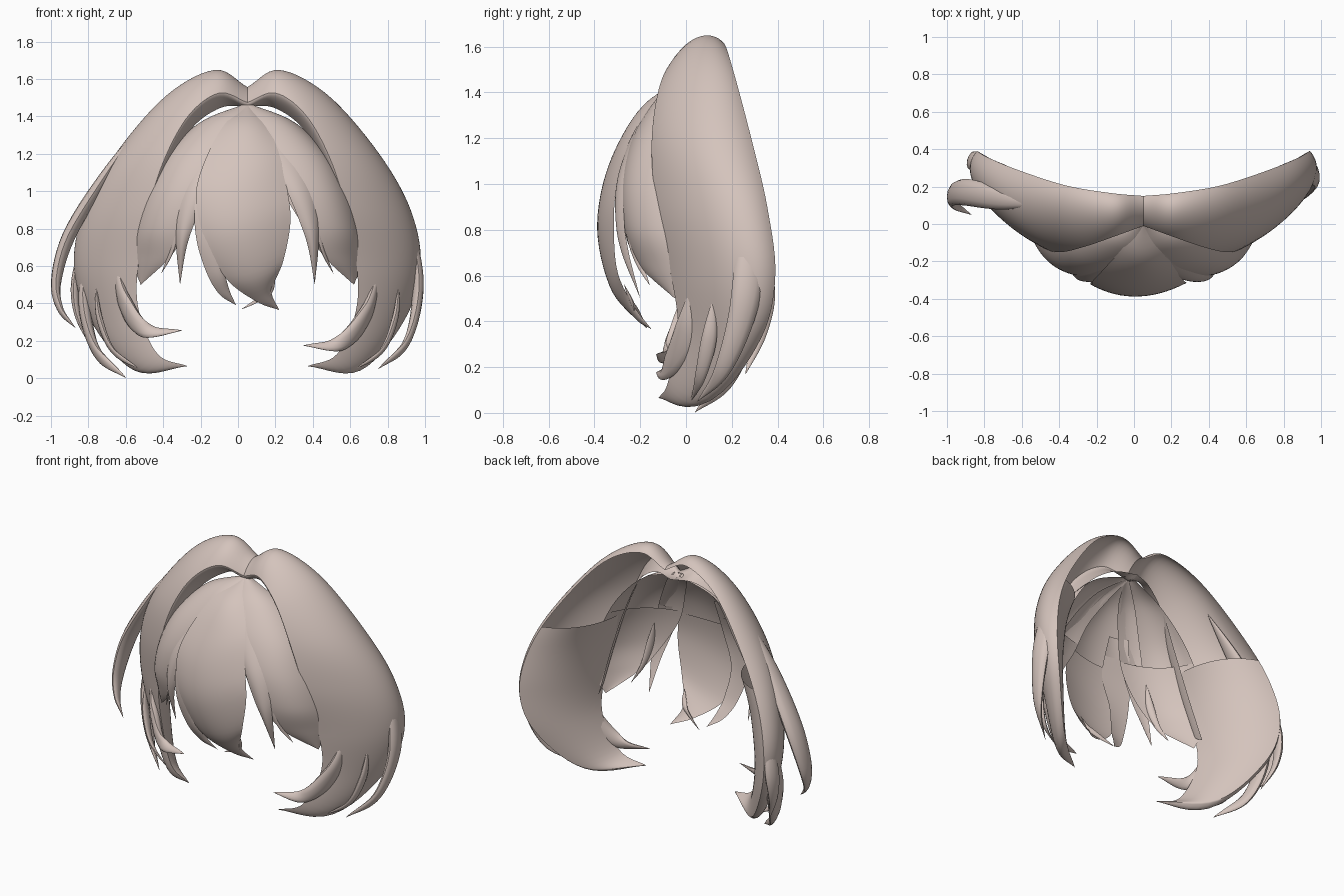
import bpy
import bmesh
import math
from mathutils import Vector

cube = bpy.data.objects.get("Cube")
if cube:
    bpy.data.objects.remove(cube, do_unlink=True)

hair = bpy.data.materials.new("pale rose beige")
hair.use_nodes = True
COLOUR = (0.66, 0.55, 0.505, 1)
hair.diffuse_color = COLOUR
shader = next(n for n in hair.node_tree.nodes if n.type == 'BSDF_PRINCIPLED')
shader.inputs["Base Color"].default_value = COLOUR
shader.inputs["Roughness"].default_value = 0.6

PARTING = 0.05  # the hair is mirrored about this x


def smooth_path(points, count):
    """Sample a Catmull-Rom spline through the points."""
    p = [Vector(q) for q in points]
    p = [p[0] * 2 - p[1]] + p + [p[-1] * 2 - p[-2]]
    spans = len(p) - 3
    out = []
    for i in range(count + 1):
        s = i / count * spans
        k = min(int(s), spans - 1)
        t = s - k
        a, b, c, d = p[k:k + 4]
        out.append((b * 2 + (c - a) * t + (a * 2 - b * 5 + c * 4 - d) * t ** 2
                    + (b * 3 - a - c * 3 + d) * t ** 3) / 2)
    return out


def flip(points):
    return [(2 * PARTING - x, y, z) for x, y, z in points]


def finish(bm, name):
    bmesh.ops.remove_doubles(bm, verts=bm.verts, dist=0.0004)
    mesh = bpy.data.meshes.new(name)
    bm.to_mesh(mesh)
    bm.free()
    mesh.materials.append(hair)
    obj = bpy.data.objects.new(name, mesh)
    bpy.context.collection.objects.link(obj)
    bpy.ops.object.select_all(action='DESELECT')
    obj.select_set(True)
    bpy.context.view_layer.objects.active = obj
    bpy.ops.object.shade_smooth_by_angle(angle=math.radians(50))
    return obj


def conic(a, m, b, w, t):
    """Point on a rational arc a-m-b; a smaller weight gives fuller shoulders."""
    c = (m * (2 + 2 * w) - a - b) / (2 * w)
    p, q, r = (1 - t) ** 2, 2 * w * t * (1 - t), t * t
    return (a * p + c * q + b * r) / (p + q + r)


def lock(name, front, crest, back, inner_from=None, inner_bulge=0.5, inner_shift=(0, 0, 0),
         rows=40, cols=14, weight=1.0):
    """Curved sheet through three rails, with an inner wall over its lower part."""
    rails = list(zip(*(smooth_path(r, rows) for r in (front, crest, back))))
    bm = bmesh.new()

    def sheet(sections, w, reverse):
        grid = [[bm.verts.new(conic(a, m, b, w, j / cols)) for j in range(cols + 1)]
                for a, m, b in sections]
        faces = []
        for r0, r1 in zip(grid, grid[1:]):
            for j in range(cols):
                quad = [r0[j], r0[j + 1], r1[j + 1], r1[j]]
                faces.append(bm.faces.new(quad[::-1] if reverse else quad))
        return faces

    outer = sheet(rails, weight, False)
    if inner_from is not None:
        walls = []
        for i in range(int(inner_from * rows), rows + 1):
            a, m, b = rails[i]
            mid = (a + b) / 2
            shift = Vector(inner_shift) * (1 - i / rows)
            walls.append((a, mid + (m - mid) * inner_bulge + shift, b))
        sheet(walls, 1.0, True)
    # Turn the outer sheet to face away from its chord
    bm.normal_update()
    facing = 0
    for k, f in enumerate(outer):
        a, m, b = rails[k // cols]
        facing += f.normal.dot(m - (a + b) / 2)
    if facing < 0:
        bmesh.ops.reverse_faces(bm, faces=bm.faces[:])
    return finish(bm, name)


def strand(name, points, width, rows=32, sides=12):
    """Flattened wisp along a path, tapering at both root and tip."""
    path = smooth_path(points, rows)
    bm = bmesh.new()
    rings = []
    for i, p in enumerate(path):
        u = i / rows
        along = (path[min(i + 1, rows)] - path[max(i - 1, 0)]).normalized()
        out = Vector((p.x, p.y - 0.1, 0.2))
        out = (out - along * out.dot(along)).normalized()
        side = along.cross(out)
        r = width * math.sin(min(u * 2.2, 1) * math.pi / 2) * (1 - u ** 2) + 0.001
        ring = []
        for j in range(sides):
            w = j / sides * math.tau
            ring.append(bm.verts.new(p + side * (r * math.cos(w)) + out * (r * 0.5 * math.sin(w))))
        rings.append(ring)
    for r0, r1 in zip(rings, rings[1:]):
        for j in range(sides):
            n = (j + 1) % sides
            bm.faces.new((r0[j], r0[n], r1[n], r1[j]))
    bm.faces.new(rings[0][::-1])
    bm.faces.new(rings[-1])
    bmesh.ops.recalc_face_normals(bm, faces=bm.faces[:])
    return finish(bm, name)


# Big side locks sweeping from the parting down to a curled tip
TIP = (.37, -.12, .065)
side_front = [(.05, -.01, 1.475), (.2, -.065, 1.525), (.36, -.12, 1.41), (.49, -.15, 1.18),
              (.58, -.13, .9), (.635, -.065, .6), (.63, -.035, .36), (.53, -.08, .13), TIP]
side_crest = [(.05, .07, 1.55), (.22, .05, 1.64), (.47, .04, 1.5), (.725, .06, 1.2),
              (.88, .12, .9), (.93, .17, .6), (.85, .16, .31), (.63, .02, .045), TIP]
side_back = [(.05, .15, 1.54), (.22, .165, 1.615), (.46, .205, 1.5), (.71, .285, 1.2),
             (.88, .355, .9), (.94, .39, .6), (.87, .33, .33), (.66, .13, .07), TIP]

# Rolled underside along the upper front edge of each side lock
lip_outer = side_front[:6]
lip_inner = [(x - .02 * k / 5, y + .1, z - .02 - .06 * min(k, 1))
             for k, (x, y, z) in enumerate(lip_outer)]
lip_mid = [(x - .008, y + .03, z - .035) for x, y, z in lip_outer]

# Fringe panels tucked under the side locks
END = (.62, -.05, .5)
panel_front = [(.04, -.005, 1.46), (.09, -.135, 1.36), (.17, -.235, 1.2), (.24, -.28, 1),
               (.36, -.27, .8), (.47, -.2, .64), END]
panel_crest = [(.07, 0, 1.465), (.23, -.1, 1.38), (.4, -.18, 1.2), (.49, -.225, 1),
               (.56, -.2, .8), (.59, -.13, .64), END]
panel_back = [(.07, .03, 1.46), (.3, 0, 1.37), (.48, 0, 1.2), (.6, 0, 1),
              (.66, 0, .8), (.67, 0, .64), END]

# Narrow fringe locks either side of the centre
POINT = (.41, -.2, .5)
flank_front = [(.05, -.005, 1.458), (.11, -.135, 1.36), (.18, -.24, 1.2), (.255, -.295, 1.02),
               (.325, -.3, .85), (.375, -.27, .7), POINT]
flank_crest = [(.055, -.003, 1.459), (.16, -.135, 1.36), (.25, -.23, 1.2), (.325, -.295, 1.02),
               (.38, -.305, .85), (.405, -.28, .7), POINT]
flank_back = [(.06, 0, 1.46), (.2, -.11, 1.36), (.31, -.2, 1.2), (.39, -.255, 1.02),
              (.425, -.27, .85), (.43, -.25, .7), POINT]

for side, place in (("left", list), ("right", flip)):
    sign = 1 if side == "left" else -1
    lock(side + "_side_lock", place(side_front), place(side_crest), place(side_back),
         0.46, 0, (-.12 * sign, .13, 0), rows=56, cols=24, weight=0.65)
    lock(side + "_lock_lip", place(lip_outer), place(lip_mid), place(lip_inner))
    lock(side + "_fringe_panel", place(panel_front), place(panel_crest), place(panel_back), 0.45, 0.6)
    lock(side + "_fringe_lock", place(flank_front), place(flank_crest), place(flank_back), 0.45, 0.2)
    strand(side + "_fringe_wisp", place([(.4, -.24, .95), (.43, -.24, .8), (.46, -.21, .67),
                                         (.51, -.16, .56)]), .03)
    strand(side + "_lower_wisp", place([(.86, .12, .5), (.84, .1, .32), (.77, .06, .15),
                                        (.63, .02, .05)]), .04)

# Centre fringe, one broad lock and a smaller one curling beside it
END = (.22, -.15, .365)
lock("centre_fringe",
     [(.04, 0, 1.46), (-.07, -.14, 1.36), (-.17, -.25, 1.18), (-.225, -.315, .98),
      (-.18, -.34, .75), (-.06, -.3, .53), (.1, -.22, .41), END],
     [(.05, 0, 1.465), (.05, -.18, 1.35), (.04, -.3, 1.17), (.02, -.37, .97),
      (.04, -.385, .77), (.09, -.33, .55), (.15, -.23, .43), END],
     [(.06, 0, 1.46), (.15, -.13, 1.36), (.22, -.24, 1.2), (.265, -.3, 1),
      (.28, -.315, .83), (.24, -.3, .62), (.18, -.23, .47), END], 0.4, 0.6)
END = (-.01, -.2, .39)
lock("centre_fringe_curl",
     [(-.14, -.22, 1.2), (-.225, -.305, .97), (-.225, -.325, .76), (-.17, -.3, .57), (-.1, -.25, .45), END],
     [(-.08, -.25, 1.2), (-.13, -.335, .97), (-.16, -.345, .76), (-.11, -.315, .57), (-.07, -.26, .46), END],
     [(-.02, -.26, 1.2), (-.03, -.34, .97), (-.09, -.34, .76), (-.07, -.3, .57), (-.045, -.25, .47), END],
     0.1, 0.2)
strand("centre_fringe_wisp", [(.2, -.27, .56), (.17, -.23, .47), (.1, -.2, .415), (.02, -.17, .37)], .02)

# Loose wisps that differ from one side to the other
strand("left_outer_wisp", [(.86, .27, 1), (.93, .28, .72), (.96, .25, .45), (.9, .16, .19),
                           (.75, .05, .05)], .08)
strand("left_front_curl", [(.76, .06, .62), (.69, .01, .36), (.55, -.08, .19), (.35, -.13, .175)], .075)
strand("right_outer_wisp", [(-.78, .25, .75), (-.82, .25, .42), (-.76, .17, .15), (-.6, .04, .003)], .08)
strand("right_back_wisp", [(-.79, .31, .85), (-.86, .34, .55), (-.86, .32, .35), (-.79, .26, .17)], .06)
strand("right_front_curl", [(-.66, .06, .66), (-.61, .01, .42), (-.5, -.08, .26), (-.3, -.13, .255)], .075)
strand("right_flyaway", [(-.5, .1, 1.38), (-.7, .13, 1.1), (-.9, .17, .77), (-.972, .15, .52),
                         (-.95, .1, .37), (-.87, .05, .27)], .085)
